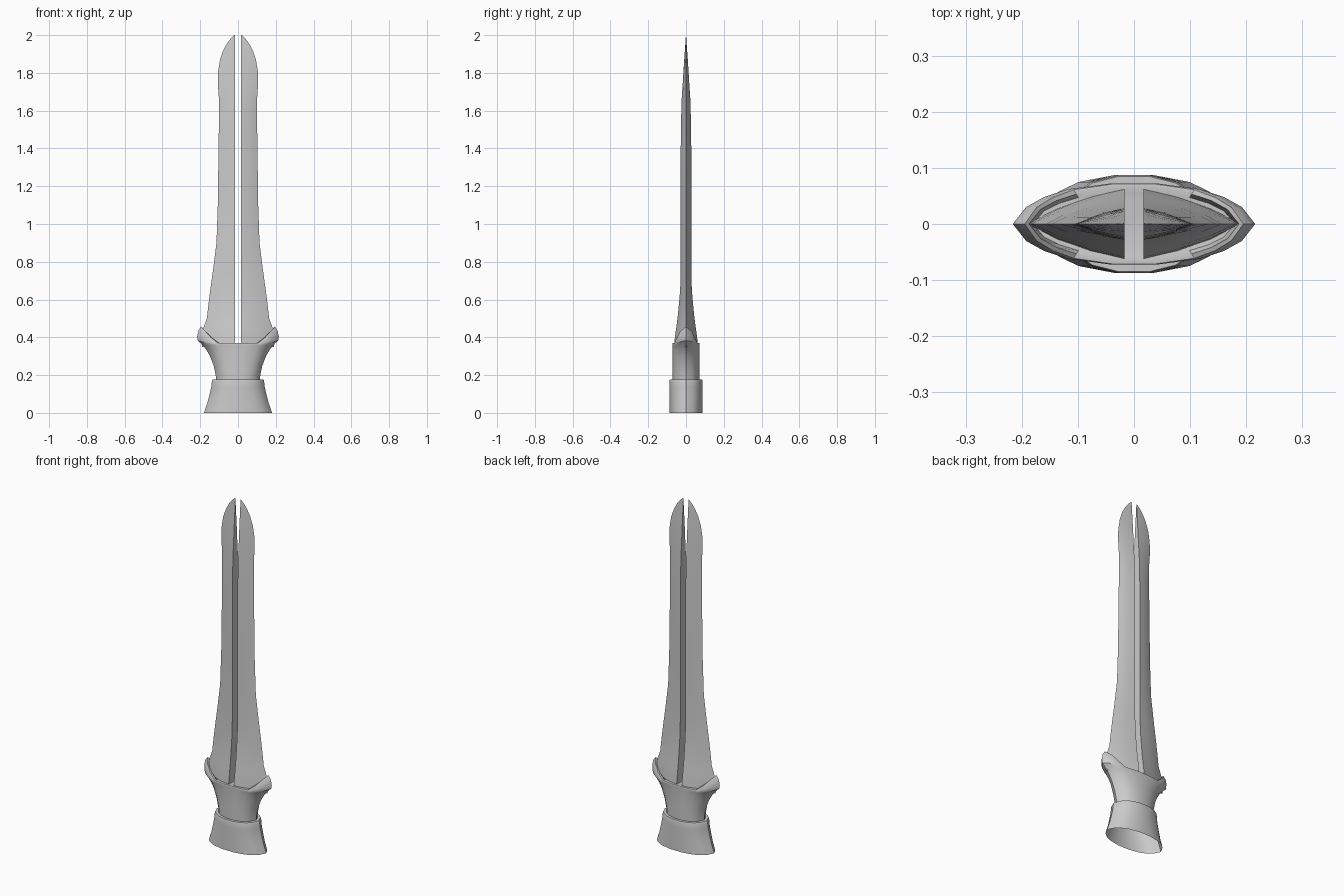
import bpy, bmesh

if "Cube" in bpy.data.objects:
    bpy.data.objects.remove(bpy.data.objects["Cube"])


def loft(name, rings, cap_start=False, cap_end=False, angle=0.5):
    """Skin a list of closed rings with quads."""
    bm = bmesh.new()
    rows = [[bm.verts.new(p) for p in ring] for ring in rings]
    n = len(rows[0])
    for a, b in zip(rows, rows[1:]):
        for i in range(n):
            j = (i + 1) % n
            bm.faces.new((a[i], a[j], b[j], b[i]))
    if cap_start:
        bm.faces.new(rows[0][::-1])
    if cap_end:
        bm.faces.new(rows[-1])
    bmesh.ops.recalc_face_normals(bm, faces=bm.faces)
    mesh = bpy.data.meshes.new(name)
    bm.to_mesh(mesh)
    bm.free()
    obj = bpy.data.objects.new(name, mesh)
    bpy.context.collection.objects.link(obj)
    bpy.ops.object.select_all(action='DESELECT')
    obj.select_set(True)
    bpy.context.view_layer.objects.active = obj
    bpy.ops.object.shade_smooth_by_angle(angle=angle)
    return obj


# Pointed oval cross-section shared by the collar and the guard
quarter = [(1, 0), (.89, .42), (.74, .67), (.55, .86), (.2, 1)]
upper = quarter + [(-u, v) for u, v in quarter[::-1]]
LENS = upper + [(u, -v) for u, v in upper[-2:0:-1]]


def lens_ring(w, d, z, tip_z=None):
    """Oval of half width w and half depth d, its side tips raised to tip_z."""
    lift = 0 if tip_z is None else tip_z - z
    return [(w * u, d * v, z + lift * max(0, (abs(u) - .6) / .4)) for u, v in LENS]


# Flared base collar, open underneath, with a ledge at the top
loft("base_collar", [lens_ring(*r) for r in [
    (.18, .087, 0), (.178, .087, .008), (.163, .087, .05), (.15, .087, .1),
    (.141, .087, .14), (.138, .087, .17), (.134, .085, .177), (.112, .07, .177)]])

# Guard that sweeps out to two raised points
loft("guard", [lens_ring(*r) for r in [
    (.116, .071, .165), (.118, .071, .2), (.129, .071, .25), (.148, .071, .3),
    (.168, .072, .335), (.196, .072, .352, .368), (.213, .072, .36, .383),
    (.216, .072, .364, .405), (.209, .072, .367, .437), (.195, .071, .37, .457),
    (.187, .062, .371, .448), (.18, .055, .369, .372)]], cap_end=True)

# Split blade: height, outer half width, half thickness
GAP = .0165
stations = [
    (.35, .190, .064), (.40, .189, .059), (.45, .183, .052), (.50, .165, .045),
    (.57, .157, .038), (.65, .147, .031), (.75, .133, .028), (.90, .114, .028),
    (1.1, .107, .028), (1.4, .103, .028), (1.55, .101, .026), (1.66, .101, .023),
    (1.75, .107, .017), (1.81, .105, .0135), (1.87, .095, .0095),
    (1.92, .078, .006), (1.96, .056, .003), (1.985, .036, .0015), (2.0, .019, .0004)]


def blade_ring(z, w, d):
    half = [(0, 1), (.35, .77), (.7, .43), (1, 0)]
    section = half + [(t, -v) for t, v in half[-2::-1]]
    return [(GAP + t * (w - GAP), d * v, z) for t, v in section]


blade = loft("split_blade", [blade_ring(*s) for s in stations], True, True)
blade.modifiers.new("other_half", 'MIRROR').use_mirror_merge = False
